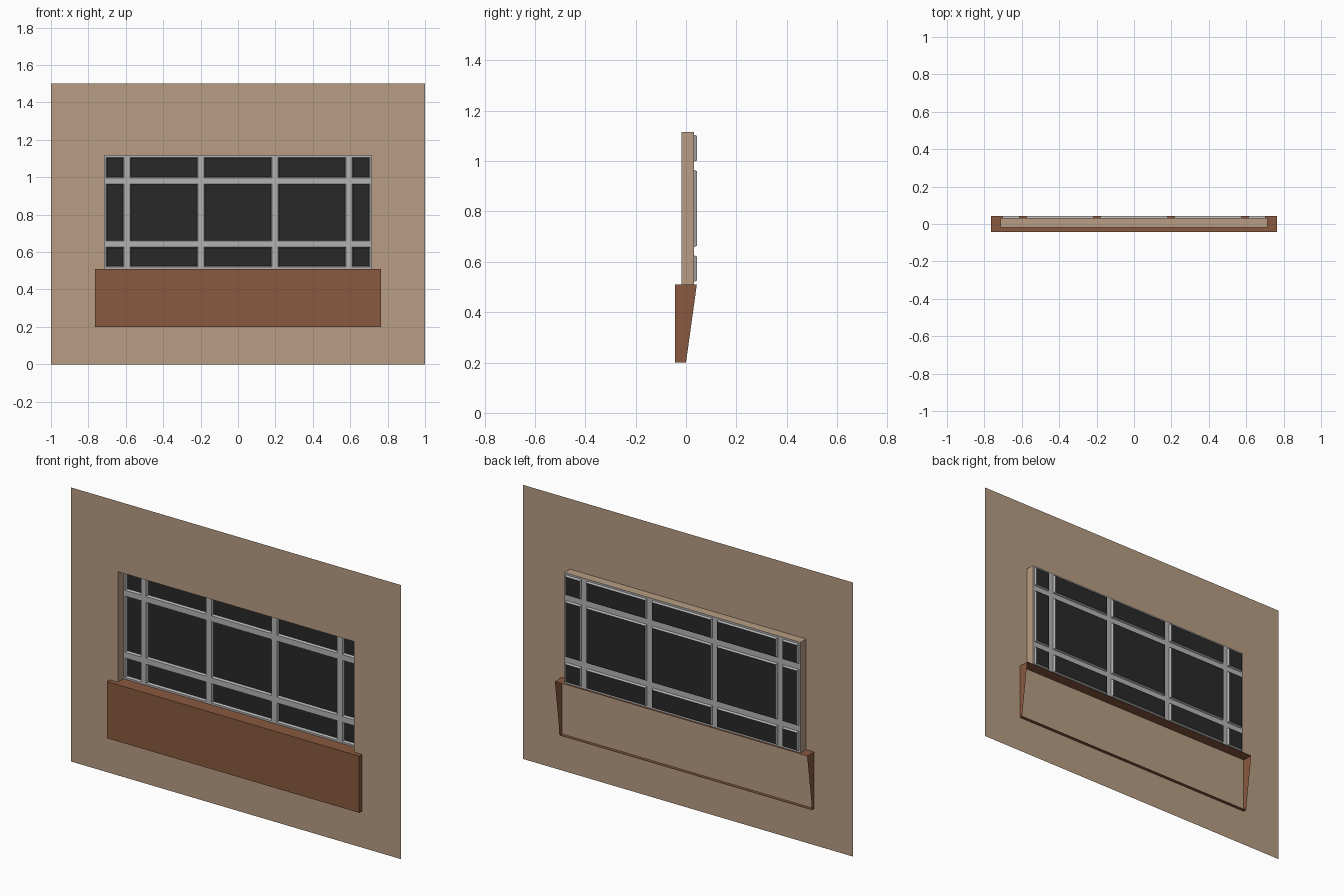
import bpy, bmesh

if "Cube" in bpy.data.objects:
    bpy.data.objects.remove(bpy.data.objects["Cube"])

WALL_Y, FRAME_Y, PANE_Y = -0.018, 0.031, 0.043
WX, Z0, Z1 = 0.715, 0.51, 1.115      # window opening


def material(name, color):
    m = bpy.data.materials.new(name)
    m.diffuse_color = (*color, 1)
    m.use_nodes = True
    m.node_tree.nodes["Principled BSDF"].inputs["Base Color"].default_value = m.diffuse_color
    return m


def make(name, quads, mats):
    """Object from a list of (corner points, material index)."""
    bm = bmesh.new()
    for pts, mi in quads:
        bm.faces.new([bm.verts.new(p) for p in pts]).material_index = mi
    bmesh.ops.remove_doubles(bm, verts=bm.verts, dist=1e-5)
    me = bpy.data.meshes.new(name)
    bm.to_mesh(me)
    bm.free()
    for m in mats:
        me.materials.append(m)
    ob = bpy.data.objects.new(name, me)
    bpy.context.collection.objects.link(ob)
    return ob


def rect(x0, x1, z0, z1, y):
    """Front-facing rectangle."""
    return [(x0, y, z0), (x1, y, z0), (x1, y, z1), (x0, y, z1)]


tan = material("plaster", (0.48, 0.34, 0.23))
brown = material("sill_brown", (0.25, 0.10, 0.05))
grey = material("frame_grey", (0.45, 0.45, 0.45))
dark = material("glass", (0.022, 0.022, 0.022))

# wall sheet with an opening, plus the reveal running back to the frame
xs, zs = [-1, -WX, WX, 1], [0, Z0, Z1, 1.5]
quads = [(rect(xs[i], xs[i + 1], zs[j], zs[j + 1], WALL_Y), 0)
         for i in range(3) for j in range(3) if (i, j) != (1, 1)]
path = [(-WX, Z0), (-WX, Z1), (WX, Z1), (WX, Z0)]
for (xa, za), (xb, zb) in zip(path, path[1:]):
    quads.append(([(xa, WALL_Y, za), (xb, WALL_Y, zb),
                   (xb, FRAME_Y, zb), (xa, FRAME_Y, za)], 0))
make("wall", quads, [tan])

# window frame: flat bars, with each pane pushed back behind a sloped rim
BAR, EDGE, SLOPE = 0.016, 0.010, 0.005


def strips(lo, hi, bars):
    cuts = [lo, lo + EDGE]
    for b in bars:
        cuts += [b - BAR, b + BAR]
    return cuts + [hi - EDGE, hi]


xs = strips(-WX, WX, [-0.594, -0.198, 0.198, 0.594])
zs = strips(Z0, Z1, [0.642, 0.981])
quads = []
for i in range(len(xs) - 1):
    for j in range(len(zs) - 1):
        x0, x1, z0, z1 = xs[i], xs[i + 1], zs[j], zs[j + 1]
        outer = rect(x0, x1, z0, z1, FRAME_Y)
        if i % 2 and j % 2:
            inner = rect(x0 + SLOPE, x1 - SLOPE, z0 + SLOPE, z1 - SLOPE, PANE_Y)
            quads.append((inner, 1))
            for k in range(4):
                n = (k + 1) % 4
                quads.append(([outer[k], outer[n], inner[n], inner[k]], 0))
        else:
            quads.append((outer, 0))
make("window", quads, [grey, dark])

# sill apron: hollow tapered shell, open at the back
profile = [(0.0, 0.2), (-0.043, 0.2), (-0.043, Z0), (0.043, Z0)]
SX = 0.764
quads = [([(-SX, *a), (SX, *a), (SX, *b), (-SX, *b)], 0)
         for a, b in zip(profile, profile[1:])]
quads.append(([(SX, *p) for p in reversed(profile)][::-1][::-1], 0))
quads.append(([(-SX, *p) for p in profile], 0))
for q, _ in quads[-2:]:
    q.reverse()
make("sill_apron", quads, [brown])
